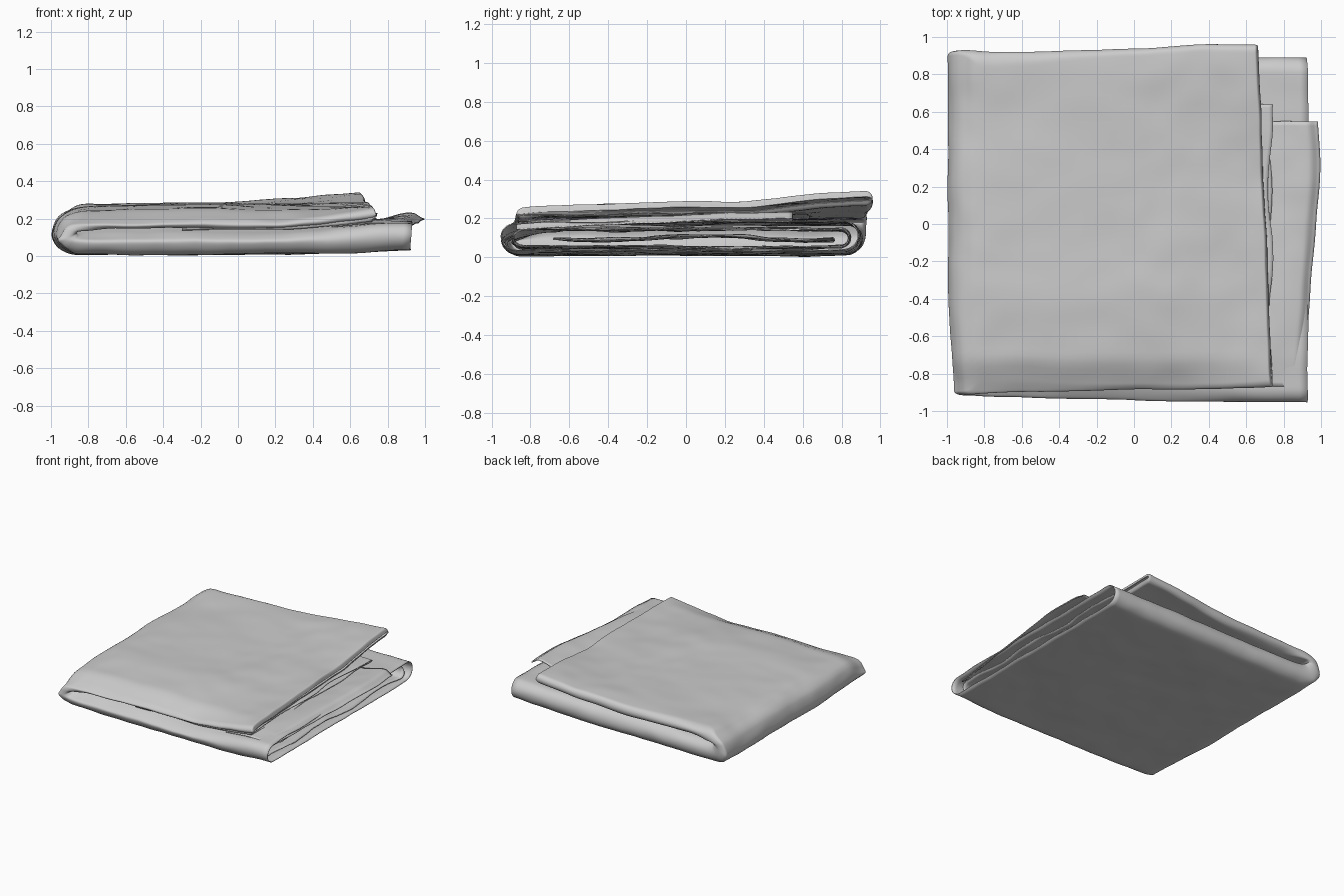
import bpy, bmesh, math
from mathutils import Vector, noise

if "Cube" in bpy.data.objects:
    bpy.data.objects.remove(bpy.data.objects["Cube"])

cloth = bpy.data.materials.new("grey cloth")
cloth.diffuse_color = (0.6, 0.6, 0.6, 1)
cloth.use_nodes = True
cloth.node_tree.nodes["Principled BSDF"].inputs["Base Color"].default_value = cloth.diffuse_color


def slope(p, q, r):
    """Tangent that never overshoots its neighbours."""
    d, e = q - p, r - q
    return 2 * d * e / (d + e) if d * e > 0 else 0.0


def spline(points, t):
    """Smooth interpolation through a list of tuples, t in 0..1."""
    n = len(points) - 1
    i = min(int(t * n), n - 1)
    f = t * n - i
    a, b, c, d = (points[min(max(k, 0), n)] for k in (i - 1, i, i + 1, i + 2))
    out = []
    for p, q, r, s in zip(a, b, c, d):
        m0 = slope(p, q, r) if i > 0 else r - q
        m1 = slope(q, r, s) if i < n - 1 else r - q
        out.append((2 * f**3 - 3 * f**2 + 1) * q + (f**3 - 2 * f**2 + f) * m0
                   + (3 * f**2 - 2 * f**3) * r + (f**3 - f**2) * m1)
    return out


def smooth(a, b, x):
    t = min(max((x - a) / (b - a), 0), 1)
    return t * t * (3 - 2 * t)


def sag(p):
    """Lets the front edge of the stack droop, and trims the front left corner."""
    front = smooth(-0.7, -0.9, p.y)
    drop = 0.06 * front * smooth(0.05, 0.18, p.z) * (1 - 0.8 * smooth(0.2, 0.8, p.x))
    drop += 0.022 * smooth(0.21, 0.27, p.z) * smooth(-0.3, -0.8, p.y) * smooth(0.7, 0.1, p.x)
    corner = 0.03 * smooth(-0.3, -0.9, p.y) * smooth(-0.8, -0.95, p.x)
    return p + Vector((corner, 0, -drop))


def wrinkle(p, amount, seed):
    """Soft creases running mostly along the folds."""
    q = Vector((p.x * 2.2 + seed, p.y * 3, p.z * 6))
    fine = Vector((p.x * 7, p.y * 7 + seed, p.z * 12))
    d = noise.noise_vector(q) + 0.5 * noise.noise_vector(fine)
    return p + Vector((d.x * 0.7, d.y * 0.7, d.z)) * amount


def sheet(name, func, nu, nv, closed=False, amount=0.006, seed=0, thick=0.006):
    """Grid of cloth from func(u, v), optionally closed along v."""
    bm = bmesh.new()
    cols = nv if closed else nv + 1
    rows = [[bm.verts.new(wrinkle(sag(Vector(func(i / nu, j / nv))), amount, seed))
             for j in range(cols)] for i in range(nu + 1)]
    for i in range(nu):
        for j in range(nv):
            k = (j + 1) % cols
            bm.faces.new((rows[i][j], rows[i][k], rows[i + 1][k], rows[i + 1][j]))
    bmesh.ops.recalc_face_normals(bm, faces=bm.faces)
    for f in bm.faces:
        f.smooth = True
    me = bpy.data.meshes.new(name)
    bm.to_mesh(me)
    bm.free()
    me.materials.append(cloth)
    ob = bpy.data.objects.new(name, me)
    bpy.context.collection.objects.link(ob)
    mod = ob.modifiers.new("cloth thickness", "SOLIDIFY")
    mod.thickness = thick
    mod.offset = 0
    return ob


def loop_point(v, y0, y1, r):
    """Flattened loop: returns y and depth (0 outer side, 1 inner side)."""
    flat = 0.38
    if v < flat:
        return y0 + r + (y1 - y0 - 2 * r) * v / flat, 0.0
    if v < 0.5:
        a = math.pi * (v - flat) / (0.5 - flat)
        return y1 - r + r * math.sin(a), 0.5 - 0.5 * math.cos(a)
    if v < 0.5 + flat:
        return y1 - r - (y1 - y0 - 2 * r) * (v - 0.5) / flat, 1.0
    a = math.pi * (v - 0.5 - flat) / (0.5 - flat)
    return y0 + r - r * math.sin(a), 0.5 + 0.5 * math.cos(a)


# Main cloth: a flattened tube folded in half at the left, its upper end rolled shut.
# Stations: outer x, outer z, inner x, inner z, front y, back y
stations = [
    (0.92, 0.035, 0.93, 0.185, -0.95, 0.885), (0.4, 0.018, 0.4, 0.182, -0.95, 0.895),
    (-0.3, 0.012, -0.3, 0.178, -0.93, 0.90), (-0.84, 0.012, -0.78, 0.168, -0.915, 0.91),
    (-0.945, 0.04, -0.87, 0.168, -0.91, 0.92), (-0.993, 0.11, -0.89, 0.18, -0.91, 0.925),
    (-0.965, 0.19, -0.87, 0.192, -0.91, 0.925), (-0.9, 0.238, -0.8, 0.197, -0.905, 0.92),
    (-0.8, 0.262, -0.65, 0.20, -0.90, 0.915), (0.0, 0.272, 0.0, 0.205, -0.885, 0.935),
    (0.4, 0.274, 0.4, 0.21, -0.88, 0.955), (0.685, 0.285, 0.675, 0.215, -0.87, 0.955),
    (0.7, 0.255, 0.7, 0.238, -0.87, 0.95)]


def main_cloth(u, v):
    ox, oz, ix, iz, y0, y1 = spline(stations, u)
    r = min(max(math.hypot(ox - ix, oz - iz) / 2, 0.03), 0.08)
    r *= 1 - 0.6 * smooth(0.257, 0.367, u) * smooth(0.69, 0.55, u)
    y, w = loop_point(v, y0, y1, r)
    x, z = ox + (ix - ox) * w, oz + (iz - oz) * w
    if u > 0.55:                      # upper half lifts at the back right corner
        k = smooth(-0.2, 0.7, x)
        x -= 0.044 * y * k
        z += k * (0.052 * smooth(0.2, 0.9, y) - 0.02 * smooth(0.1, -0.8, y) * (1 - w))
        z += 0.012 * (1 - k) * smooth(0.3, 0.9, y) * (1 - w) * smooth(0.55, 0.66, u)
    return x, y, z


sheet("folded_cloth", main_cloth, 140, 140, True, 0.009, 1.3)


# Layers tucked inside the open end and between the halves
def tucked(x0, x1, y0, y1, z0, z1):
    def func(u, v):
        y, w = loop_point(v, y0, y1, (z1 - z0) / 2)
        x = x0 + (x1 - x0) * u + 0.012 * u * math.sin(9 * y + 3 * w)
        return x, y, z0 + (z1 - z0) * w
    return func


sheet("lower_inner_fold", tucked(-0.8, 0.87, -0.89, 0.84, 0.05, 0.145),
      50, 100, True, 0.017, 4.1)
sheet("middle_fold", tucked(-0.3, 0.73, -0.865, 0.635, 0.194, 0.222),
      50, 90, True, 0.009, 9.2)


def core_layer(u, v):
    y = -0.68 + 1.44 * v
    return -0.6 + 1.43 * u + 0.02 * math.sin(7 * y), y, 0.1 + 0.012 * math.sin(6 * y + 1)


sheet("lower_core_layer", core_layer, 40, 60, False, 0.015, 7.7)

# Loose flap curling over the lower right edge
flap_edge = [(0.9,), (0.925,), (0.945,), (0.968,), (0.995,), (0.98,)]


def loose_flap(u, v):
    y = -0.87 + 1.42 * v
    x = 0.5 + (spline(flap_edge, v)[0] - 0.5) * u
    z = 0.188 + 0.042 * smooth(0.45, 0.87, u) * smooth(-0.8, 0.45, y)
    z -= 0.03 * smooth(0.88, 1.0, u)
    return x, y, z


sheet("loose_flap", loose_flap, 40, 60, False, 0.008, 5.5)
